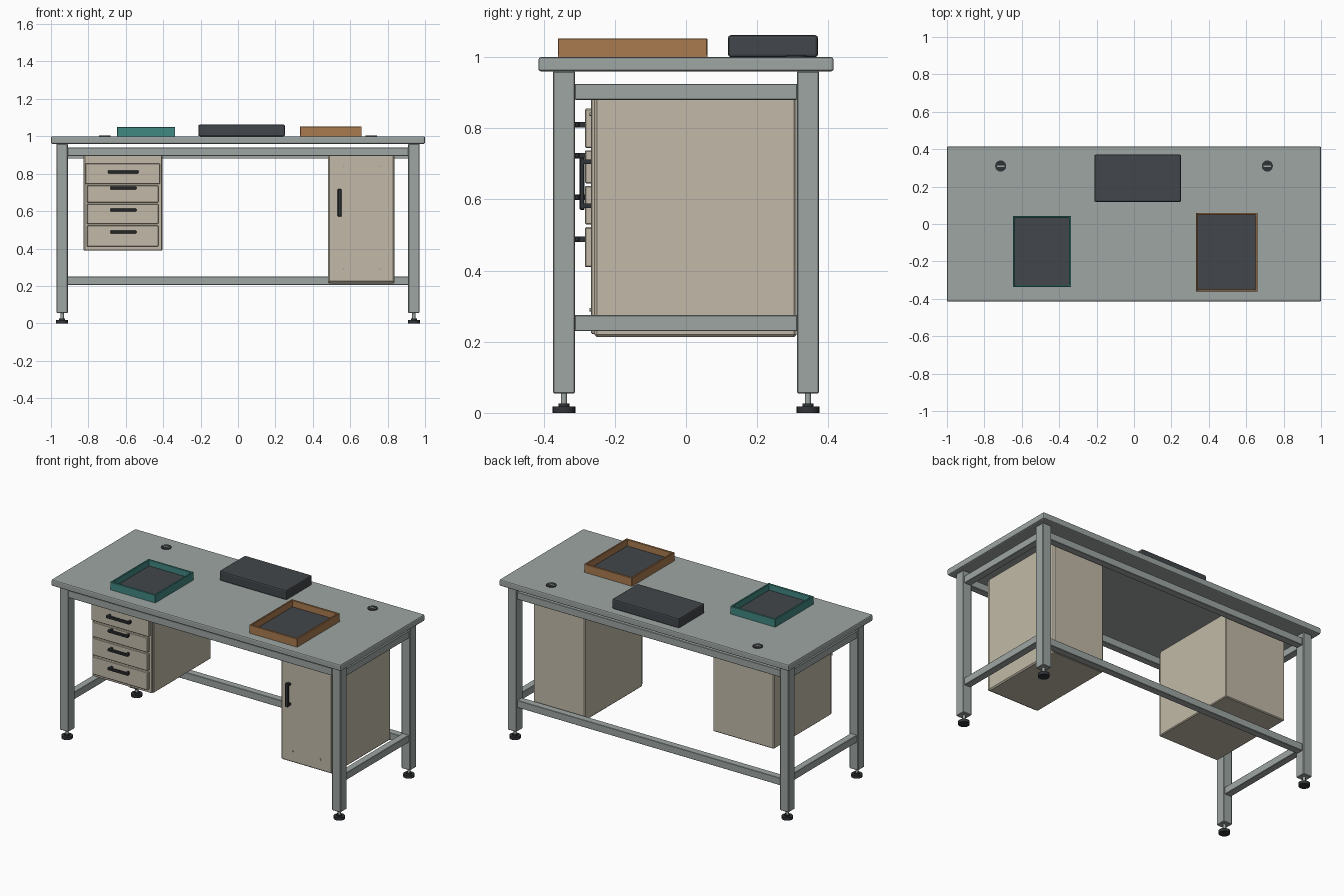
import bpy
import math

if "Cube" in bpy.data.objects:
    bpy.data.objects.remove(bpy.data.objects["Cube"], do_unlink=True)


def material(name, r, g, b):
    m = bpy.data.materials.new(name)
    m.use_nodes = True
    m.diffuse_color = (r, g, b, 1)
    bsdf = next(n for n in m.node_tree.nodes if n.type == 'BSDF_PRINCIPLED')
    bsdf.inputs["Base Color"].default_value = (r, g, b, 1)
    return m


GREY = material("steel grey", .337, .381, .366)
BEIGE = material("cabinet beige", .539, .491, .392)
DARK = material("charcoal", .054, .061, .069)
BLACK = material("rubber black", .03, .033, .038)
ORANGE = material("copper orange", .402, .195, .078)
TEAL = material("teal", .051, .246, .223)


def box(name, x, y, z, mat, bevel=0.0, segments=1):
    """Box from (min, max) ranges on each axis."""
    spans = (x, y, z)
    bpy.ops.mesh.primitive_cube_add(size=1, location=[(a + b) / 2 for a, b in spans])
    ob = bpy.context.object
    ob.name = name
    ob.scale = [b - a for a, b in spans]
    bpy.ops.object.transform_apply(location=False, rotation=False, scale=True)
    ob.data.materials.append(mat)
    if bevel:
        mod = ob.modifiers.new("edge", 'BEVEL')
        mod.width = bevel
        mod.segments = segments
    return ob


def disc(name, x, y, z, radius, mat, sides=20):
    """Upright cylinder with a (min, max) height."""
    bpy.ops.mesh.primitive_cylinder_add(vertices=sides, radius=radius, depth=z[1] - z[0],
                                        location=(x, y, (z[0] + z[1]) / 2))
    ob = bpy.context.object
    ob.name = name
    ob.data.materials.append(mat)
    bpy.ops.object.shade_smooth_by_angle(angle=math.radians(40))
    return ob


# Worktop
box("worktop", (-1, 1), (-.415, .415), (.96, 1), GREY, .007, 2)

# Legs with levelling feet
for sx, side in ((-1, "right"), (1, "left")):
    for sy, end in ((-1, "front"), (1, "back")):
        x, y = sx * .94, sy * .343
        tag = f"{end}_{side}"
        box(f"leg_{tag}", (x - .03, x + .03), (y - .031, y + .031), (.055, .96), GREY, .003)
        disc(f"foot_stem_{tag}", x, y, (.015, .06), .009, GREY, 12)
        disc(f"foot_collar_{tag}", x, y, (.014, .026), .016, BLACK)
        disc(f"foot_pad_{tag}", x, y, (0, .018), .032, BLACK)
    # Side rails
    for level, z in (("upper", (.88, .925)), ("lower", (.23, .275))):
        box(f"{level}_side_rail_{side}", (sx * .94 - .022, sx * .94 + .022),
            (-.313, .313), z, GREY, .002)

# Long rails
box("front_upper_rail", (-.91, .91), (-.374, -.33), (.894, .94), GREY, .002)
box("back_upper_rail", (-.91, .91), (.32, .365), (.88, .925), GREY, .002)
box("back_lower_rail", (-.91, .91), (.32, .365), (.205, .25), GREY, .002)


def handle(name, x, z, y_back, y_front, along):
    """Bar handle on two posts, running along x or z."""
    box(f"{name}_bar", x, (y_front, y_front + .014), z, BLACK, .003)
    for i in (0, 1):
        px, pz = x, z
        span = x if along == "x" else z
        inset = span[0] + .006 if i == 0 else span[1] - .018
        if along == "x":
            px = (inset, inset + .012)
        else:
            pz = (inset, inset + .012)
        box(f"{name}_post_{i + 1}", px, (y_front + .01, y_back + .002), pz, BLACK)


# Drawer cabinet
box("drawer_cabinet", (-.825, -.403), (-.257, .311), (.388, .925), BEIGE, .005)
box("drawer_cabinet_frame", (-.82, -.408), (-.267, -.25), (.39, .92), BEIGE, .002)
drawers = ((.745, .855, .81, .082, .008), (.645, .738, .723, .07, 0),
           (.53, .638, .606, .07, 0), (.41, .522, .488, .07, 0))
for i, (low, high, grip, half, extra) in enumerate(drawers, 1):
    box(f"drawer_front_{i}", (-.808 - extra, -.426 + extra), (-.284, -.262),
        (low, high), BEIGE, .003)
    handle(f"drawer_handle_{i}", (-.613 - half, -.613 + half),
           (grip - .008, grip + .008), -.284, -.314, "x")

# Door cabinet
box("door_cabinet", (.48, .838), (-.257, .311), (.213, .925), BEIGE, .007)
box("cabinet_door", (.487, .831), (-.267, -.25), (.222, .918), BEIGE, .003)
handle("door_handle", (.533, .553), (.57, .718), -.267, -.299, "z")
for x in (.565, .757):
    for z in (.29, .84):
        screw = disc("door_screw", x, -.268, (z - .003, z + .003), .005, GREY, 10)
        screw.rotation_euler.x = math.pi / 2

# Cable grommets
for x in (-.713, .713):
    disc("cable_grommet", x, .31, (.995, 1.004), .03, BLACK, 16)
    box("grommet_slot", (x - .02, x + .02), (.306, .314), (1.003, 1.005), GREY)

# Closed equipment case
box("equipment_case", (-.212, .252), (.118, .371), (1, 1.062), DARK, .008, 2)


def tray(name, x, y, top, mat):
    """Open tray with a dark liner."""
    w = .011
    box(f"{name}_base", x, y, (1, 1.006), mat)
    box(f"{name}_liner", (x[0] + w, x[1] - w), (y[0] + w, y[1] - w), (1.005, 1.011), DARK)
    for tag, a in (("right", x[0]), ("left", x[1] - w)):
        box(f"{name}_{tag}_wall", (a, a + w), y, (1, top), mat, .002)
    for tag, a in (("front", y[0]), ("back", y[1] - w)):
        box(f"{name}_{tag}_wall", (x[0] + .002, x[1] - .002), (a, a + w), (1, top - .001), mat, .002)


tray("teal_tray", (-.647, -.336), (-.336, .043), 1.05, TEAL)
tray("orange_tray", (.331, .661), (-.36, .06), 1.053, ORANGE)
